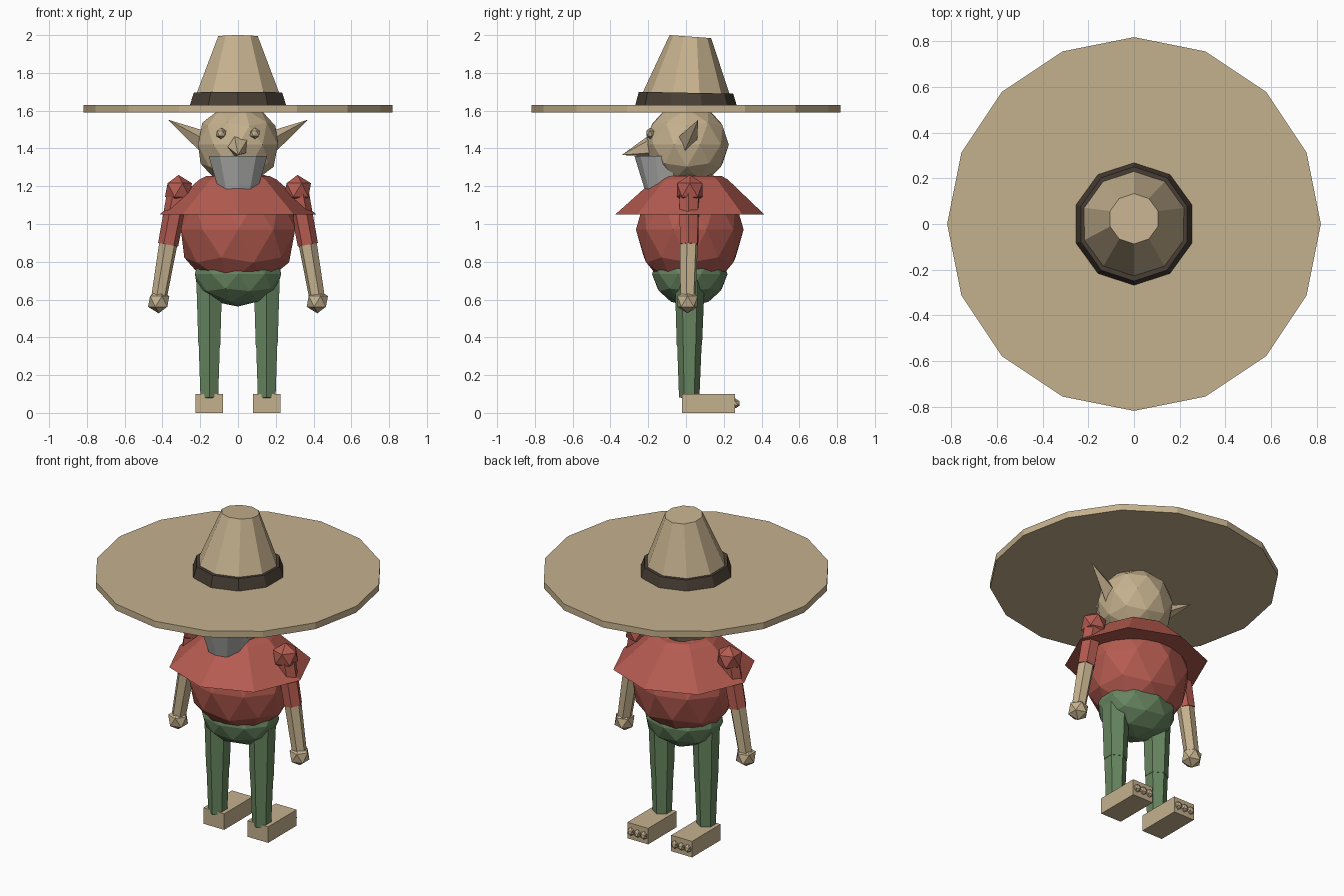
import bpy, bmesh, math
from mathutils import Vector, Matrix

if "Cube" in bpy.data.objects:
    bpy.data.objects.remove(bpy.data.objects["Cube"])


def material(name, rgb):
    m = bpy.data.materials.new(name)
    m.diffuse_color = (*rgb, 1)
    m.use_nodes = True
    m.node_tree.nodes["Principled BSDF"].inputs["Base Color"].default_value = m.diffuse_color
    return m


TAN = material("tan", (0.56, 0.44, 0.27))
RED = material("red", (0.46, 0.105, 0.08))
GREEN = material("green", (0.135, 0.235, 0.115))
GREY = material("grey", (0.45, 0.45, 0.44))
BROWN = material("dark brown", (0.065, 0.048, 0.034))


def finish(name, bm, mat):
    bmesh.ops.recalc_face_normals(bm, faces=bm.faces)
    me = bpy.data.meshes.new(name)
    bm.to_mesh(me)
    bm.free()
    me.materials.append(mat)
    ob = bpy.data.objects.new(name, me)
    bpy.context.collection.objects.link(ob)
    return ob


def ball(name, centre, radii, mat, detail=1):
    bm = bmesh.new()
    bmesh.ops.create_icosphere(bm, subdivisions=detail, radius=1)
    bmesh.ops.scale(bm, vec=radii, verts=bm.verts)
    bmesh.ops.translate(bm, vec=centre, verts=bm.verts)
    return finish(name, bm, mat)


def stack(name, rings, sides, mat, turn=0.0):
    """Capped stack of horizontal rings: (centre y, z, x radius, y radius, z tilt)."""
    bm = bmesh.new()
    loops = []
    for cy, z, rx, ry, tilt in rings:
        loop = []
        for i in range(sides):
            a = turn + math.tau * i / sides
            loop.append(bm.verts.new((rx * math.cos(a), cy + ry * math.sin(a),
                                      z + tilt * math.sin(a))))
        loops.append(loop)
    for low, high in zip(loops, loops[1:]):
        for i in range(sides):
            j = (i + 1) % sides
            bm.faces.new((low[i], low[j], high[j], high[i]))
    bm.faces.new(loops[0][::-1])
    bm.faces.new(loops[-1])
    return finish(name, bm, mat)


def rod(name, start, end, r1, r2, sides, mat, turn=0.0):
    """Tapered rod between two points."""
    a, b = Vector(start), Vector(end)
    d = b - a
    bm = bmesh.new()
    bmesh.ops.create_cone(bm, cap_ends=True, segments=sides, radius1=r1,
                          radius2=r2, depth=d.length)
    rot = Vector((0, 0, 1)).rotation_difference(d).to_matrix().to_4x4()
    bm.transform(Matrix.Translation((a + b) / 2) @ rot @ Matrix.Rotation(turn, 4, 'Z'))
    bmesh.ops.remove_doubles(bm, verts=bm.verts, dist=1e-5)
    return finish(name, bm, mat)


def box(name, low, high, mat):
    bm = bmesh.new()
    bmesh.ops.create_cube(bm, size=1)
    lo, hi = Vector(low), Vector(high)
    bmesh.ops.scale(bm, vec=hi - lo, verts=bm.verts)
    bmesh.ops.translate(bm, vec=(lo + hi) / 2, verts=bm.verts)
    return finish(name, bm, mat)


Q = math.pi / 2

# Hat
stack("hat_brim", [(0, 1.59, .818, .818, 0), (0, 1.63, .818, .818, 0)], 16, TAN)
stack("hat_band", [(0, 1.63, .268, .268, 0), (0, 1.695, .245, .25, -.005)], 10, BROWN, Q)
stack("hat_crown", [(-.005, 1.63, .255, .255, 0), (.023, 1.992, .11, .11, -.008)],
      10, TAN, Q)

# Head, nose and beard
ball("head", (0, .005, 1.42), (.222, .222, .222), TAN, 2)
rod("nose", (0, -.19, 1.41), (0, -.34, 1.365), .058, 0, 5, TAN, Q)
stack("beard", [(-.11, 1.08, .077, .077, 0), (-.11, 1.36, .163, .163, 0)], 10, GREY, Q)

# Torso, cape and hips
ball("shirt", (0, .02, .97), (.318, .285, .33), RED, 2)
stack("cape", [(.02, 1.05, .415, .395, 0), (.027, 1.235, .205, .195, 0),
               (.027, 1.255, .165, .16, 0)], 8, RED)
ball("hips", (0, .02, .735), (.24, .2, .172), GREEN, 2)

for s, side in ((-1, "left"), (1, "right")):
    # Eye and pointed ear
    ball(f"{side}_eye", (s * .09, -.19, 1.48), (.03, .024, .03), TAN)
    rod(f"{side}_ear", (s * .165, 0, 1.43), (s * .37, .065, 1.552), .06, 0, 4, TAN)

    # Arm
    ball(f"{side}_shoulder", (s * .315, .02, 1.18), (.08, .08, .08), RED)
    rod(f"{side}_sleeve", (s * .315, .018, 1.18), (s * .37, .016, .89),
        .058, .054, 6, RED, Q)
    rod(f"{side}_forearm", (s * .365, .016, .92), (s * .42, .01, .6),
        .05, .042, 6, TAN, Q)
    ball(f"{side}_hand", (s * .42, .008, .59), (.063, .063, .063), TAN)

    # Leg in two segments
    x = s * .152
    rod(f"{side}_thigh", (x, .02, .7), (x, .018, .36), .079, .067, 6, GREEN)
    rod(f"{side}_shin", (x, .018, .37), (x, .017, .08), .065, .054, 6, GREEN)

    # Foot and toes, pointing backwards
    box(f"{side}_foot", (x - .072, -.022, 0), (x + .072, .26, .1), TAN)
    for k in (-1, 0, 1):
        ball(f"{side}_toe", (x + k * .045, .262, .05), (.024, .026, .026), TAN)
